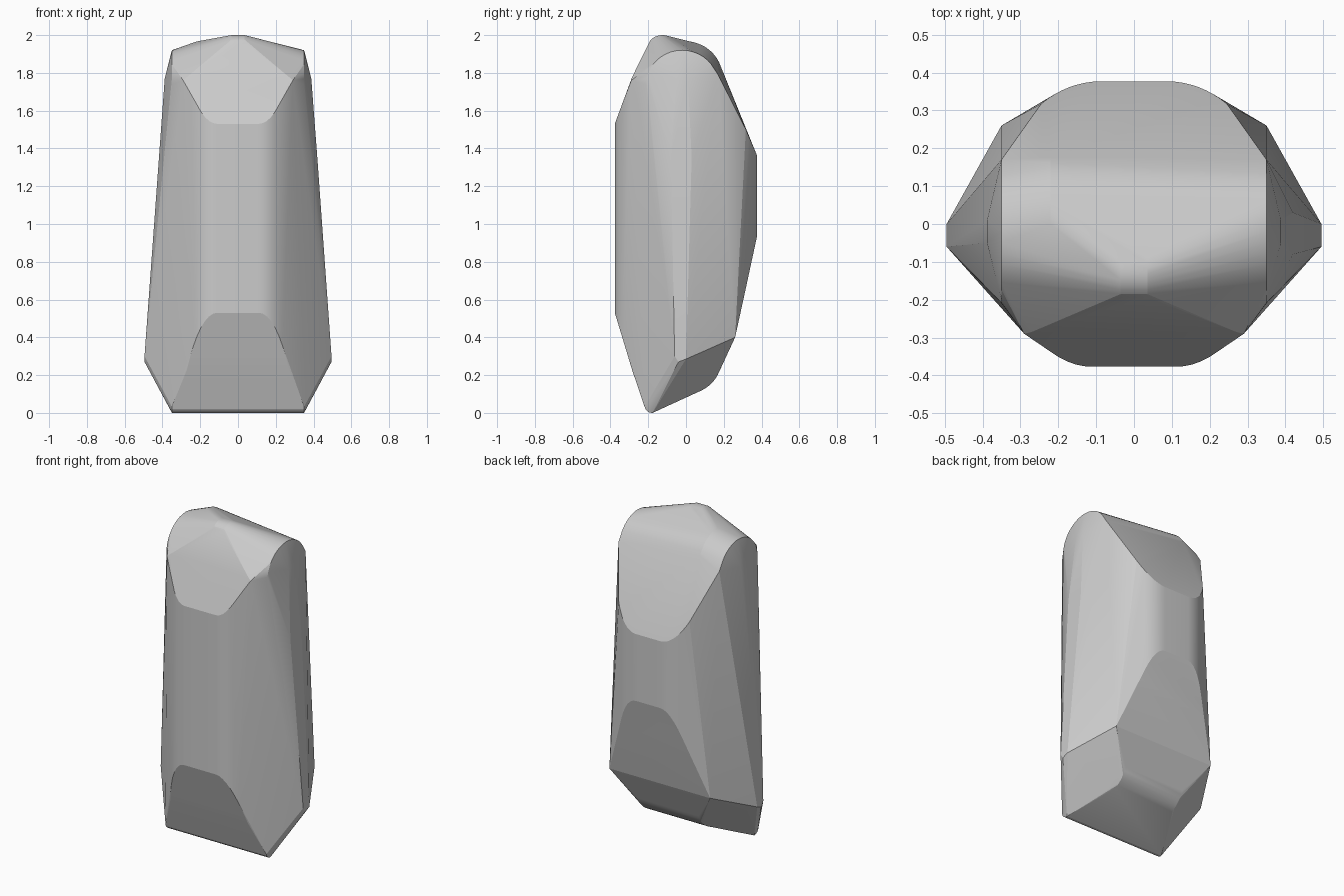
import bpy, bmesh
from math import sin, cos, radians

if "Cube" in bpy.data.objects:
    bpy.data.objects.remove(bpy.data.objects["Cube"])

pts = []


def both(x, y, z):
    """Add a point and its mirror image across x = 0."""
    pts.extend([(x, y, z), (-x, y, z)])


def arc(cx, cy, rx, ry, a0, a1, n):
    for i in range(n + 1):
        a = radians(a0 + (a1 - a0) * i / n)
        yield cx + rx * cos(a), cy + ry * sin(a)


# Rounded front wall, cut off by sloping planes above and below
for x, y in arc(0.11, -0.02, 0.24, 0.357, -90, -48, 8):
    d = y + 0.377
    both(x, y, 0.53 - d * 3.3)
    both(x, y, 1.53 + d * 2.7)
both(0.29, -0.29, 1.76)

# Rounded back wall, cut off the same way
for x, y in arc(0.085, 0.12, 0.25, 0.257, 90, 50, 8):
    d = 0.377 - y
    both(x, y, 0.94 - d * 4.65)
    both(x, y, 1.36 + d * 2.34)
both(0.35, 0.26, 0.40)

# Rounded ends of the top
for y, z in arc(-0.02, 1.74, 0.19, 0.18, 0, 180, 20):
    both(0.35, y, z)
both(0.35, 0.17, 1.79)

# Crown: narrow ridge in the middle, one shoulder on the left
for y, z in arc(-0.125, 1.94, 0.075, 0.06, 60, 155, 8):
    both(0.035, y, z)
for y, z in arc(0.0, 1.77, 0.195, 0.196, 10, 90, 10):
    pts.append((-0.22, y, z))

# Side bulges
for y, z in ((-0.06, 0.30), (-0.04, 0.27), (0.0, 0.285)):
    both(0.495, y, z)
for y in (-0.05, 0.01):
    both(0.388, y, 1.77)
pts.extend([(0.42, 0.03, 1.35), (0.42, -0.08, 1.35)])

# Bottom front edge and rounded underside at the back
for y, z in arc(-0.18, 0.04, 0.04, 0.04, 190, 275, 5):
    both(0.35, y, z)
for y, z in arc(0.0, 0.29, 0.19, 0.19, -70, -15, 8):
    both(0.21, y, z)

# Wrap all the sections in one convex shell
bm = bmesh.new()
for p in pts:
    bm.verts.new(p)
bmesh.ops.remove_doubles(bm, verts=bm.verts, dist=0.0005)
res = bmesh.ops.convex_hull(bm, input=bm.verts)
loose = [v for v in bm.verts if not v.link_faces]
bmesh.ops.delete(bm, geom=loose, context='VERTS')
bmesh.ops.recalc_face_normals(bm, faces=bm.faces)
mesh = bpy.data.meshes.new("faceted_body")
bm.to_mesh(mesh)
bm.free()
body = bpy.data.objects.new("faceted_body", mesh)
bpy.context.collection.objects.link(body)
bpy.context.view_layer.objects.active = body
body.select_set(True)
bpy.ops.object.shade_smooth_by_angle(angle=radians(12))
